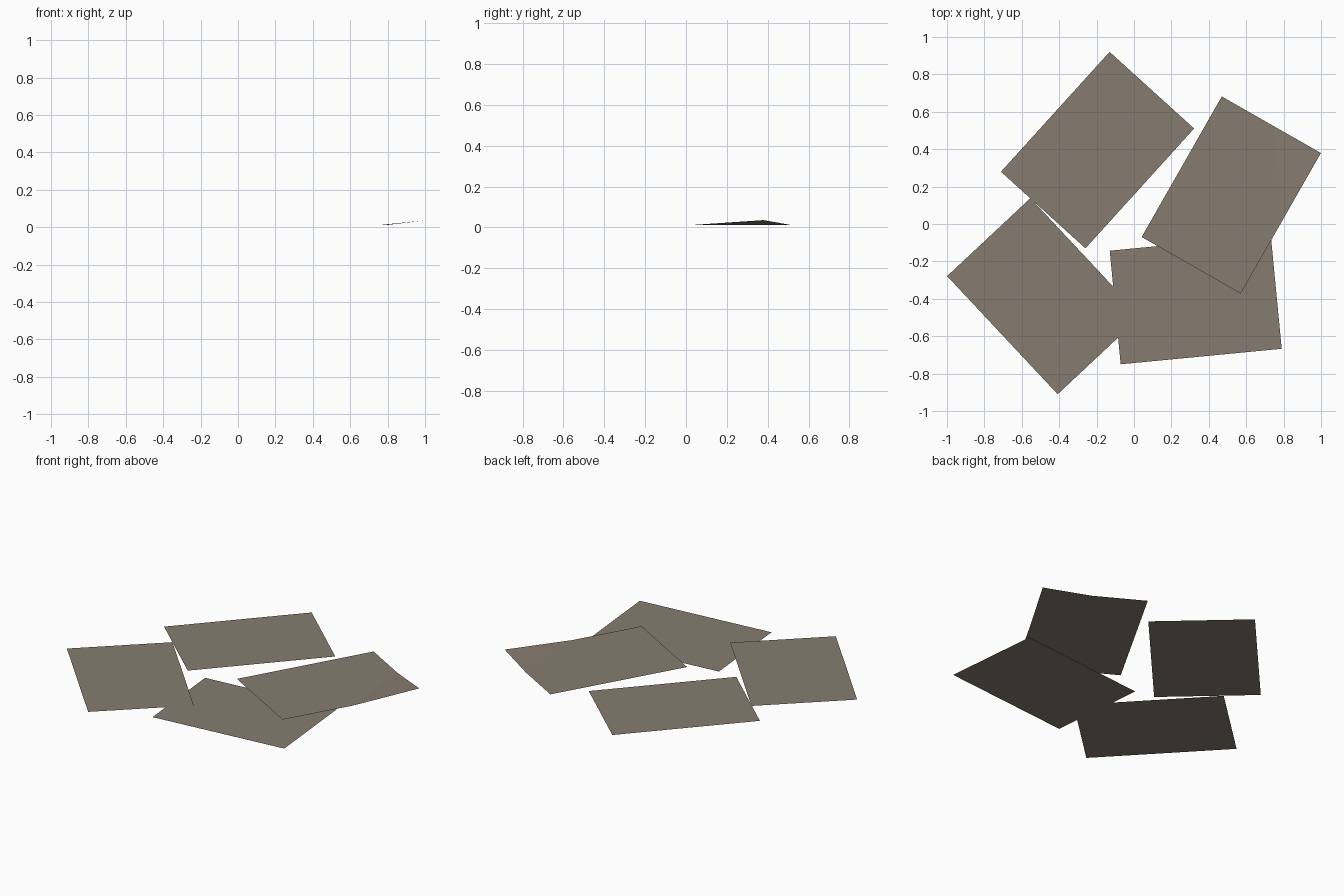
import bpy
import math
from mathutils import Matrix, Vector

if "Cube" in bpy.data.objects:
    bpy.data.objects.remove(bpy.data.objects["Cube"])

W, L = 0.61, 0.865  # one sheet size shared by all pages

paper = bpy.data.materials.new("aged paper")
paper.diffuse_color = (0.24, 0.203, 0.162, 1)
paper.use_nodes = True
paper.node_tree.nodes["Principled BSDF"].inputs["Base Color"].default_value = paper.diffuse_color


def sheet(name, centre, angle, z, curl=0.0):
    """Flat page; the +x/+y corner is lifted along a diagonal crease when curl > 0."""
    x, y = W / 2, L / 2
    pts = [(-x, -y, 0), (x, -y, 0)]
    if curl:
        crease_a, crease_b = (x, 0.01, 0), (0.02, y, 0)
        pts += [crease_a, (x, y, curl), crease_b, (-x, y, 0)]
        faces = [(0, 1, 2, 4, 5), (2, 3, 4)]
    else:
        pts += [(x, y, 0), (-x, y, 0)]
        faces = [(0, 1, 2, 3)]
    place = Matrix.Translation((*centre, z)) @ Matrix.Rotation(math.radians(angle), 4, 'Z')
    mesh = bpy.data.meshes.new(name)
    mesh.from_pydata([place @ Vector(p) for p in pts], [], faces)
    mesh.materials.append(paper)
    obj = bpy.data.objects.new(name, mesh)
    bpy.context.collection.objects.link(obj)


# Loose pages, lowest first
sheet("front_sheet", (0.33, -0.405), -84.5, 0.0)
sheet("left_sheet", (-0.481, -0.386), 43.1, 0.004)
sheet("back_sheet", (-0.195, 0.395), -42.2, 0.006)
sheet("right_curled_sheet", (0.52, 0.155), -29.7, 0.011, curl=0.025)
